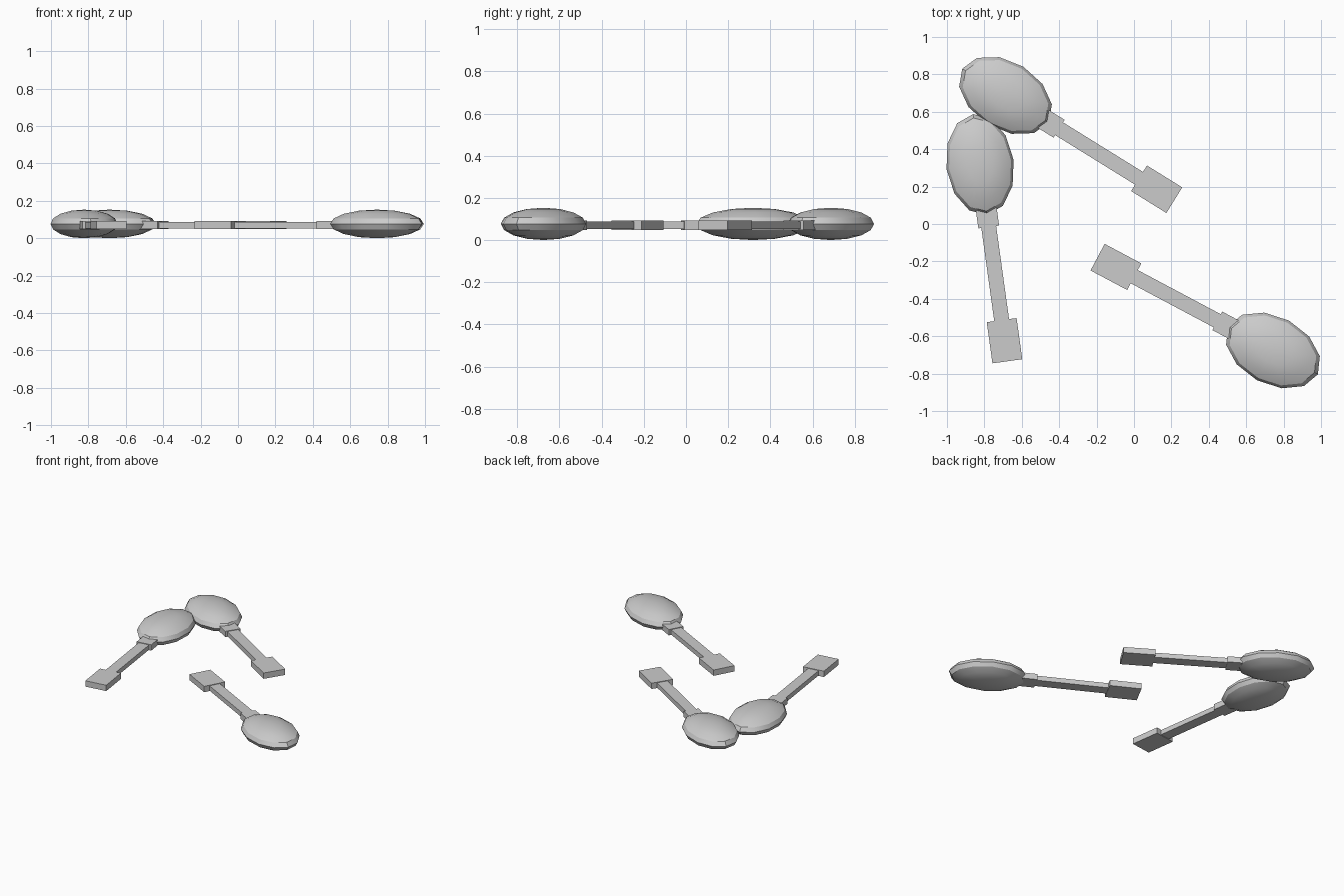
import bpy
import math
from mathutils import Matrix, Vector

cube = bpy.data.objects.get("Cube")
if cube:
    bpy.data.objects.remove(cube, do_unlink=True)

# Single metal grey
grey = bpy.data.materials.new("spoon grey")
grey.use_nodes = True
colour = (0.6, 0.6, 0.6, 1)
grey.diffuse_color = colour
grey.node_tree.nodes["Principled BSDF"].inputs["Base Color"].default_value = colour

BOWL_Z = 0.0765
HANDLE_Z = 0.07
REACH = 1.062  # handle end to bowl centre


def place(name, frame, offset, scale):
    """Bake the size into the active primitive and seat it in a spoon's frame."""
    obj = bpy.context.object
    obj.name = name
    obj.data.transform(frame @ Matrix.Translation(offset) @ Matrix.Diagonal((*scale, 1)))
    obj.data.materials.append(grey)
    return obj


def block(name, frame, start, end, width, height):
    bpy.ops.mesh.primitive_cube_add(size=1, location=(0, 0, 0))
    middle = Vector(((start + end) / 2 - REACH, 0, HANDLE_Z))
    place(name, frame, middle, (end - start, width, height))


def spoon(label, x, y, angle):
    frame = Matrix.Translation((x, y, 0)) @ Matrix.Rotation(math.radians(angle), 4, 'Z')
    # Bowl: flattened lens with a crisp rim
    bpy.ops.mesh.primitive_uv_sphere_add(segments=12, ring_count=8, radius=1, location=(0, 0, 0))
    place(label + "_bowl", frame, Vector((0, 0, BOWL_Z)), (0.272, 0.181, BOWL_Z))
    bpy.ops.object.shade_smooth_by_angle(angle=math.radians(30))
    # Handle: broad grip, slim shank, collar entering the bowl
    block(label + "_grip", frame, 0, 0.222, 0.161, 0.044)
    block(label + "_shank", frame, 0.2, 0.76, 0.08, 0.036)
    block(label + "_collar", frame, 0.725, 0.86, 0.112, 0.044)


spoon("front_spoon", 0.743, -0.676, -28)
spoon("side_spoon", -0.823, 0.318, 97.9)
spoon("back_spoon", -0.687, 0.687, 148.2)
